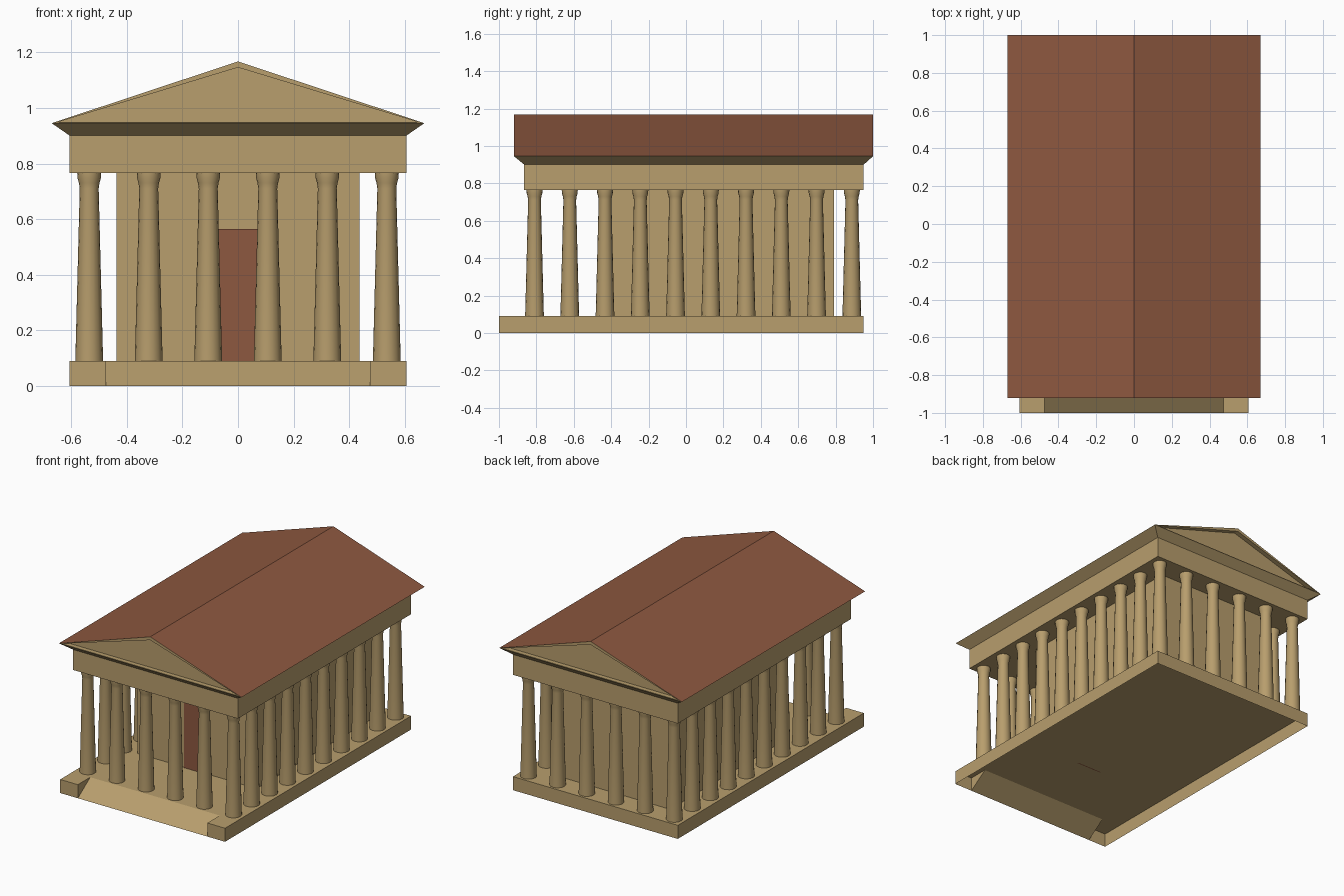
import bpy, bmesh, math
from mathutils import Vector

default = bpy.data.objects.get("Cube")
if default:
    bpy.data.objects.remove(default, do_unlink=True)


def material(name, rgb):
    m = bpy.data.materials.new(name)
    m.use_nodes = True
    m.diffuse_color = (*rgb, 1)
    m.node_tree.nodes["Principled BSDF"].inputs["Base Color"].default_value = (*rgb, 1)
    return m


STONE = material("sandstone", (0.479, 0.342, 0.153))
CLAY = material("clay_red", (0.27, 0.098, 0.051))


def finish(bm, name, *mats):
    mesh = bpy.data.meshes.new(name)
    bm.to_mesh(mesh)
    bm.free()
    for m in mats:
        mesh.materials.append(m)
    ob = bpy.data.objects.new(name, mesh)
    bpy.context.collection.objects.link(ob)
    return ob


def box(name, half_x, y0, y1, z0, z1, mat):
    bm = bmesh.new()
    bmesh.ops.create_cube(bm, size=1)
    for v in bm.verts:
        v.co = Vector((v.co.x * 2 * half_x,
                       y0 + (v.co.y + 0.5) * (y1 - y0),
                       z0 + (v.co.z + 0.5) * (z1 - z0)))
    return finish(bm, name, mat)


HALF = 0.605      # half width of platform and beam
BACK = 0.95
FLOOR = 0.09
BEAM = 0.765
CORNICE = 0.90
EAVE = 0.945
RIDGE = 1.167

# Platform: open-bottomed shell with a ramp let into its front edge
bm = bmesh.new()
RAMP, RAMP_TOP = 0.475, -0.87


def quad(*points):
    bm.faces.new([bm.verts.new(p) for p in points])


quad((-HALF, RAMP_TOP, FLOOR), (HALF, RAMP_TOP, FLOOR), (HALF, BACK, FLOOR), (-HALF, BACK, FLOOR))
quad((HALF, BACK, 0), (-HALF, BACK, 0), (-HALF, BACK, FLOOR), (HALF, BACK, FLOOR))
quad((-RAMP, -1, 0), (RAMP, -1, 0), (RAMP, RAMP_TOP, FLOOR), (-RAMP, RAMP_TOP, FLOOR))
for s in (-1, 1):
    outer, inner = s * HALF, s * RAMP
    quad((outer, -1, 0), (outer, BACK, 0), (outer, BACK, FLOOR), (outer, -1, FLOOR))
    quad((inner, -1, 0), (outer, -1, 0), (outer, -1, FLOOR), (inner, -1, FLOOR))
    quad((inner, -1, FLOOR), (outer, -1, FLOOR), (outer, RAMP_TOP, FLOOR), (inner, RAMP_TOP, FLOOR))
    quad((inner, -1, 0), (inner, -1, FLOOR), (inner, RAMP_TOP, FLOOR))
bmesh.ops.remove_doubles(bm, verts=bm.verts, dist=0.0001)
bmesh.ops.recalc_face_normals(bm, faces=bm.faces)
# The shell is open below, so make sure the floor looks up
floor_face = max(bm.faces, key=lambda f: f.calc_area())
if floor_face.normal.z < 0:
    bmesh.ops.reverse_faces(bm, faces=bm.faces)
finish(bm, "platform", STONE)

# Inner hall, its door, and the beam on the columns
WALL = -0.43
box("inner_hall", 0.437, WALL, 0.79, FLOOR, BEAM, STONE)
box("door", 0.09, WALL - 0.006, WALL + 0.002, FLOOR, 0.565, CLAY)
box("beam", HALF, -0.865, BACK, BEAM, CORNICE, STONE)

# Roof: flared cornice, recessed gables and two slopes
bm = bmesh.new()
low = [bm.verts.new((x, y, CORNICE)) for x, y in
       ((-HALF, -0.865), (HALF, -0.865), (HALF, BACK), (-HALF, BACK))]
eave = [bm.verts.new((x, y, EAVE)) for x, y in
        ((-0.67, -0.92), (0.67, -0.92), (0.67, 1), (-0.67, 1))]
ridge = [bm.verts.new((0, y, RIDGE)) for y in (-0.92, 1)]
bm.faces.new(low)
for i in range(4):
    j = (i + 1) % 4
    bm.faces.new((low[i], low[j], eave[j], eave[i]))
gables = [bm.faces.new((eave[0], eave[1], ridge[0])),
          bm.faces.new((eave[2], eave[3], ridge[1]))]
bm.faces.new((eave[1], eave[2], ridge[1], ridge[0]))
bm.faces.new((eave[3], eave[0], ridge[0], ridge[1]))
bmesh.ops.recalc_face_normals(bm, faces=bm.faces)
for f in bm.faces:
    f.material_index = 1 if f.normal.z > 0.5 else 0
for f in gables:
    inward = -f.normal.copy()
    bmesh.ops.inset_individual(bm, faces=[f], thickness=0.0215)
    panel = bmesh.ops.extrude_face_region(bm, geom=[f])["geom"]
    bmesh.ops.translate(bm, vec=inward * 0.03,
                        verts=[v for v in panel if isinstance(v, bmesh.types.BMVert)])
    bmesh.ops.delete(bm, geom=[f], context="FACES_ONLY")
finish(bm, "roof", STONE, CLAY)

# Tapered column lathed from one profile, shared by the whole colonnade
SIDES = 16
profile = [(0.05, FLOOR), (0.034, 0.71), (0.037, 0.73), (0.042, 0.748), (0.043, BEAM)]
bm = bmesh.new()
rings = [[bm.verts.new((r * math.cos(math.tau * k / SIDES),
                        r * math.sin(math.tau * k / SIDES), z)) for k in range(SIDES)]
         for r, z in profile]
for a, b in zip(rings, rings[1:]):
    for k in range(SIDES):
        n = (k + 1) % SIDES
        bm.faces.new((a[k], a[n], b[n], b[k])).smooth = True
column = finish(bm, "column", STONE)

ACROSS, ALONG = 6, 10
spots = [(i, j) for i in range(ACROSS) for j in range(ALONG)
         if i in (0, ACROSS - 1) or j in (0, ALONG - 1)]
for n, (i, j) in enumerate(spots):
    ob = column
    if n:
        ob = bpy.data.objects.new("column", column.data)
        bpy.context.collection.objects.link(ob)
    ob.location = (-0.535 + 0.214 * i, -0.81 + 0.1885 * j, 0)
